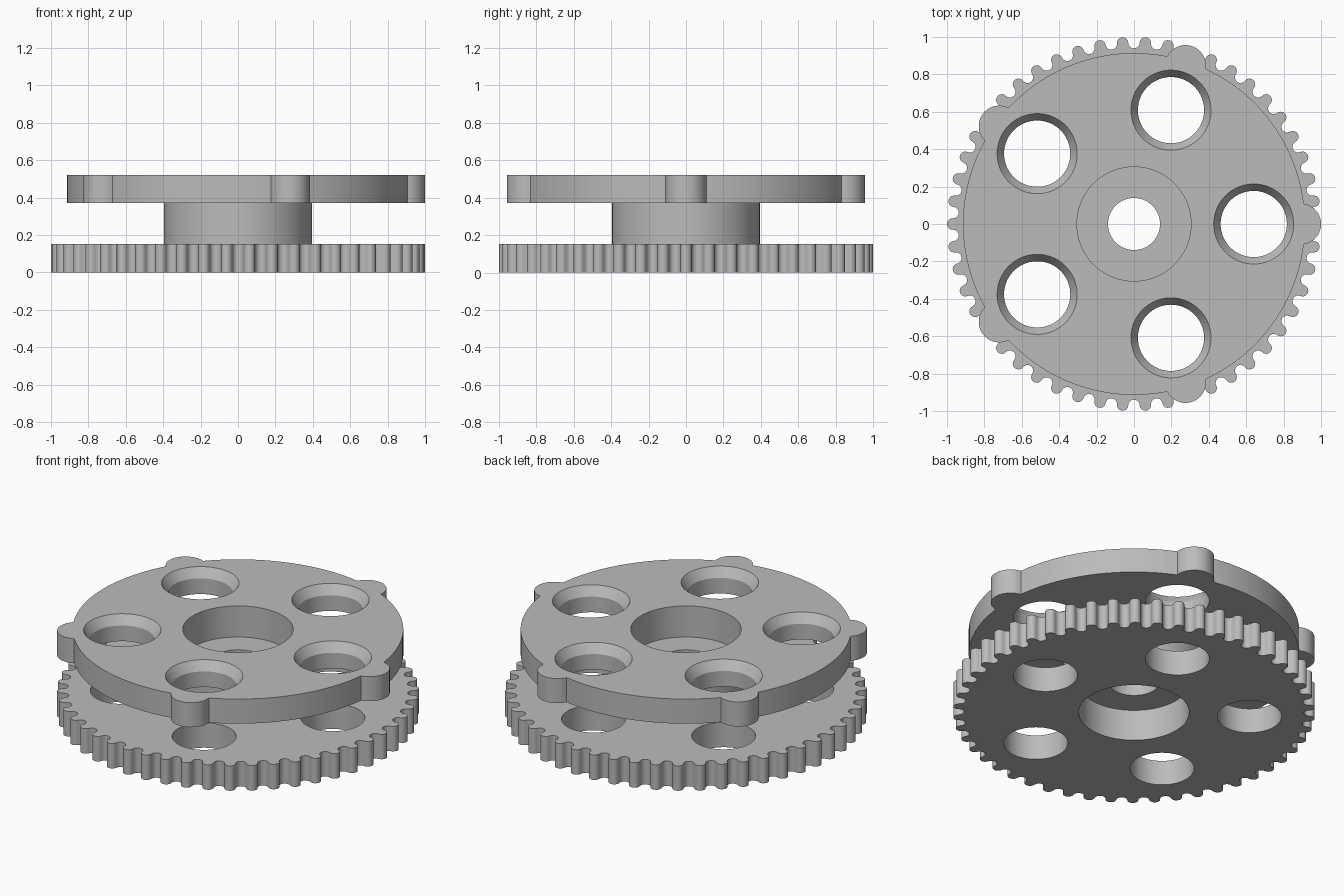
import bpy
import bmesh
from math import sin, cos, acos, atan2, radians, pi, tau

# Main dimensions
GEAR_TOP, PLATE_BASE, PLATE_TOP = 0.152, 0.37, 0.52
BORE, POCKET, HUB = 0.139, 0.305, 0.395
POCKET_DEPTH = 0.19
HOLE, SINK, SINK_DEPTH, HOLE_ORBIT = 0.177, 0.214, 0.055, 0.64
PLATE, LOBE, LOBE_ORBIT, LOBES = 0.914, 0.11, 0.89, 5
TEETH, SEGMENTS = 50, 96

cube = bpy.data.objects.get("Cube")
if cube:
    bpy.data.objects.remove(cube, do_unlink=True)

grey = bpy.data.materials.new("plain grey")
grey.use_nodes = True
colour = (0.5, 0.5, 0.5, 1)
grey.diffuse_color = colour
grey.node_tree.nodes["Principled BSDF"].inputs["Base Color"].default_value = colour


def arc(cx, cy, r, start, end, steps):
    """Points along an arc, leaving out the last one."""
    angles = [start + (end - start) * i / steps for i in range(steps)]
    return [(cx + r * cos(a), cy + r * sin(a)) for a in angles]


def finish(name, bm):
    bmesh.ops.recalc_face_normals(bm, faces=bm.faces)
    mesh = bpy.data.meshes.new(name)
    bm.to_mesh(mesh)
    bm.free()
    mesh.materials.append(grey)
    obj = bpy.data.objects.new(name, mesh)
    bpy.context.collection.objects.link(obj)
    return obj


def prism(name, outline, z0, z1):
    bm = bmesh.new()
    face = bm.faces.new([bm.verts.new((x, y, z0)) for x, y in outline])
    out = bmesh.ops.extrude_face_region(bm, geom=[face], use_keep_orig=True)
    top = [v for v in out["geom"] if isinstance(v, bmesh.types.BMVert)]
    bmesh.ops.translate(bm, verts=top, vec=(0, 0, z1 - z0))
    return finish(name, bm)


def turn(bm, profile, x=0, y=0, ring=False):
    """Turn a radius/height profile; a ring closes on itself, else ends are capped."""
    loops = [[bm.verts.new((px, py, z)) for px, py in arc(x, y, r, 0, tau, SEGMENTS)]
             for r, z in profile]
    pairs = list(zip(loops, loops[1:]))
    if ring:
        pairs.append((loops[-1], loops[0]))
    else:
        bm.faces.new(loops[0])
        bm.faces.new(loops[-1])
    for a, b in pairs:
        for i in range(SEGMENTS):
            j = (i + 1) % SEGMENTS
            bm.faces.new((a[i], a[j], b[j], b[i]))


def activate(obj):
    bpy.ops.object.select_all(action='DESELECT')
    obj.select_set(True)
    bpy.context.view_layer.objects.active = obj


def drill(obj, z0, z1, hole_profile):
    """Cut the central pocket and the ring of round holes."""
    bm = bmesh.new()
    turn(bm, [(POCKET, z0 - 0.05), (POCKET, z1 + 0.05)])
    for i in range(LOBES):
        a = tau * i / LOBES
        turn(bm, hole_profile, HOLE_ORBIT * cos(a), HOLE_ORBIT * sin(a))
    cutter = finish("hole_cutter", bm)
    cutter.hide_render = True
    mod = obj.modifiers.new("holes", 'BOOLEAN')
    mod.operation, mod.solver, mod.object = 'DIFFERENCE', 'EXACT', cutter
    activate(obj)
    bpy.ops.object.modifier_apply(modifier=mod.name)
    bpy.data.objects.remove(cutter, do_unlink=True)


# Toothed wheel: round tips and round gaps meeting tangentially
half = pi / TEETH
tooth = sin(half / 2) / (1 + sin(half / 2))
orbit = 1 - tooth
outline = []
for i in range(TEETH):
    t = 2 * half * i
    tip, gap = pi / 2 + half / 2, pi / 2 - half / 2
    outline += arc(orbit * cos(t), orbit * sin(t), tooth, t - tip, t + tip, 10)
    g = t + half
    outline += arc(orbit * cos(g), orbit * sin(g), tooth, g + pi + gap, g + pi - gap, 10)
gear = prism("toothed_wheel", outline, 0, GEAR_TOP)
drill(gear, 0, GEAR_TOP, [(HOLE, -0.05), (HOLE, GEAR_TOP + 0.05)])

# Lobed plate: large arcs broken by five round lobes
meet = acos((PLATE**2 + LOBE_ORBIT**2 - LOBE**2) / (2 * PLATE * LOBE_ORBIT))
swing = atan2(PLATE * sin(meet), PLATE * cos(meet) - LOBE_ORBIT)
outline = []
for i in range(LOBES):
    t = tau * i / LOBES
    outline += arc(LOBE_ORBIT * cos(t), LOBE_ORBIT * sin(t), LOBE, t - swing, t + swing, 20)
    outline += arc(0, 0, PLATE, t + meet, t + tau / LOBES - meet, 24)
plate = prism("lobed_plate", outline, PLATE_BASE, PLATE_TOP)
slope = (SINK - HOLE) / SINK_DEPTH
drill(plate, PLATE_BASE, PLATE_TOP,
      [(HOLE, PLATE_BASE - 0.05), (HOLE, PLATE_TOP - SINK_DEPTH),
       (SINK + 0.02 * slope, PLATE_TOP + 0.02)])

# Hub with a pocket at each end and a narrow bore between
low, high = POCKET_DEPTH, PLATE_TOP - POCKET_DEPTH
bm = bmesh.new()
turn(bm, [(HUB, GEAR_TOP), (HUB, PLATE_BASE), (POCKET, PLATE_BASE), (POCKET, high),
          (BORE, high), (BORE, low), (POCKET, low), (POCKET, GEAR_TOP)], ring=True)
hub = finish("hub", bm)

for part in (gear, plate, hub):
    activate(part)
    bpy.ops.object.shade_smooth_by_angle(angle=radians(30))
